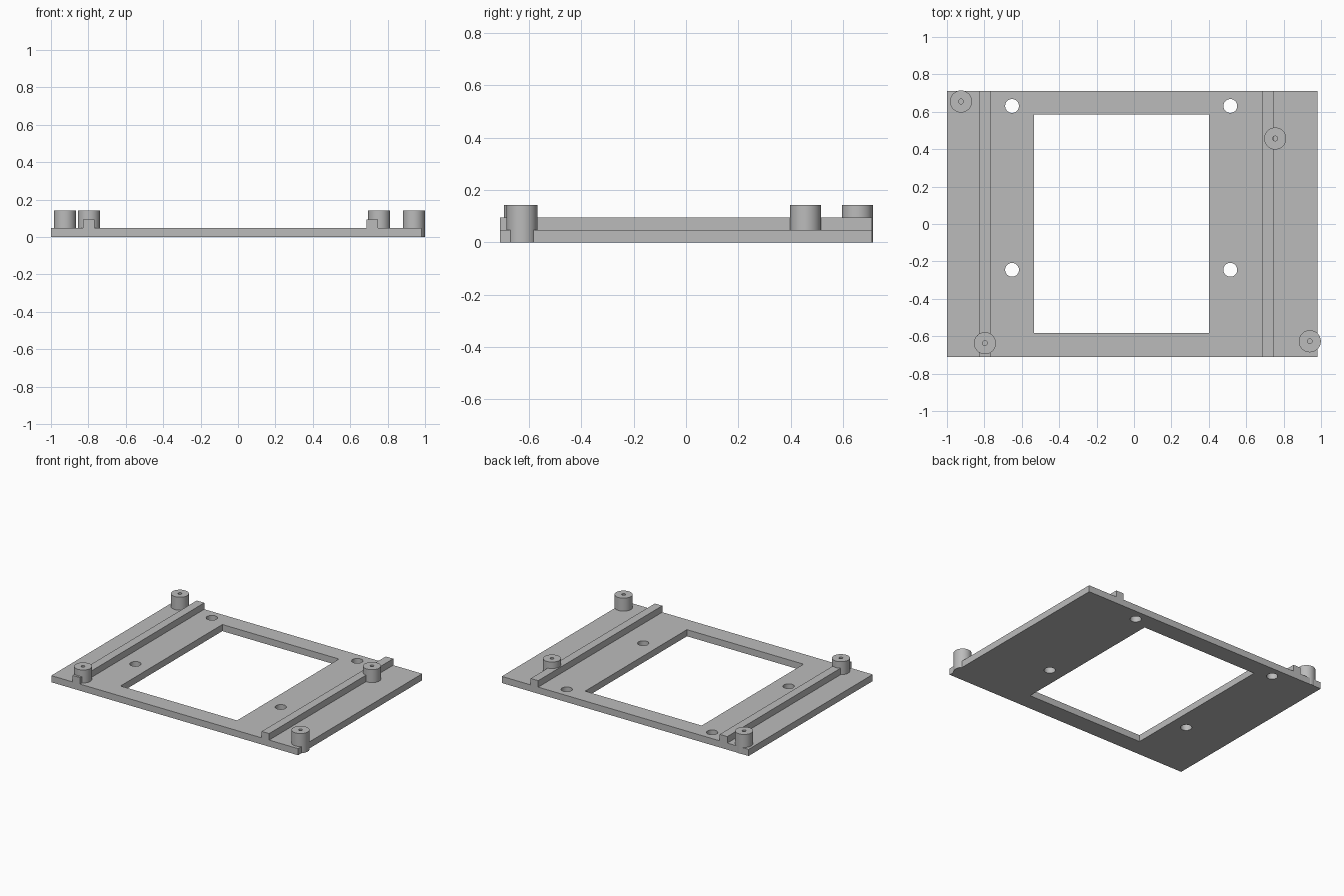
import bpy

if "Cube" in bpy.data.objects:
    bpy.data.objects.remove(bpy.data.objects["Cube"], do_unlink=True)

PLATE_TOP, RAIL_TOP, POST_TOP = 0.048, 0.095, 0.142
Y = 0.711

grey = bpy.data.materials.new("plain_grey")
grey.use_nodes = True
COLOUR = (0.5, 0.5, 0.5, 1)
grey.diffuse_color = COLOUR
grey.node_tree.nodes["Principled BSDF"].inputs["Base Color"].default_value = COLOUR


def finish(name):
    ob = bpy.context.object
    ob.name = name
    ob.data.materials.append(grey)
    return ob


def box(name, x0, x1, y0, y1, z0, z1):
    bpy.ops.mesh.primitive_cube_add(
        size=1, location=((x0 + x1) / 2, (y0 + y1) / 2, (z0 + z1) / 2))
    ob = finish(name)
    ob.scale = (x1 - x0, y1 - y0, z1 - z0)
    bpy.ops.object.transform_apply(location=False, rotation=False, scale=True)
    return ob


def cylinder(name, x, y, radius, z0, z1, sides=48):
    bpy.ops.mesh.primitive_cylinder_add(
        vertices=sides, radius=radius, depth=z1 - z0, location=(x, y, (z0 + z1) / 2))
    return finish(name)


def cut(target, cutter):
    mod = target.modifiers.new("cut", "BOOLEAN")
    mod.operation = "DIFFERENCE"
    mod.solver = "EXACT"
    mod.object = cutter
    bpy.context.view_layer.objects.active = target
    bpy.ops.object.modifier_apply(modifier=mod.name)
    bpy.data.objects.remove(cutter, do_unlink=True)


def smooth(ob):
    bpy.ops.object.select_all(action="DESELECT")
    ob.select_set(True)
    bpy.context.view_layer.objects.active = ob
    bpy.ops.object.shade_smooth_by_angle()


# Base plate with a large window and four through holes
plate = box("base_plate", -1, 0.98, -Y, Y, 0, PLATE_TOP)
cut(plate, box("window_cutter", -0.535, 0.4, -0.582, 0.585, -0.1, 0.2))
for x in (-0.652, 0.515):
    for y in (-0.245, 0.631):
        cut(plate, cylinder("hole_cutter", x, y, 0.037, -0.1, 0.2))
smooth(plate)

# Raised rails running front to back
box("right_rail", -0.829, -0.768, -Y, Y, PLATE_TOP - 0.02, RAIL_TOP)
box("left_rail", 0.688, 0.748, -Y, Y, PLATE_TOP - 0.02, RAIL_TOP)

# Screw posts with blind pilot holes; the ones at the edge reach the ground
posts = {
    "back_right_post": (-0.925, 0.655, 0),
    "front_right_post": (-0.797, -0.637, 0.02),
    "back_left_post": (0.755, 0.457, 0.02),
    "front_left_post": (0.94, -0.627, 0),
}
for name, (x, y, base) in posts.items():
    post = cylinder(name, x, y, 0.059, base, POST_TOP)
    cut(post, cylinder("pilot_cutter", x, y, 0.013, PLATE_TOP, 0.3, 24))
    smooth(post)
